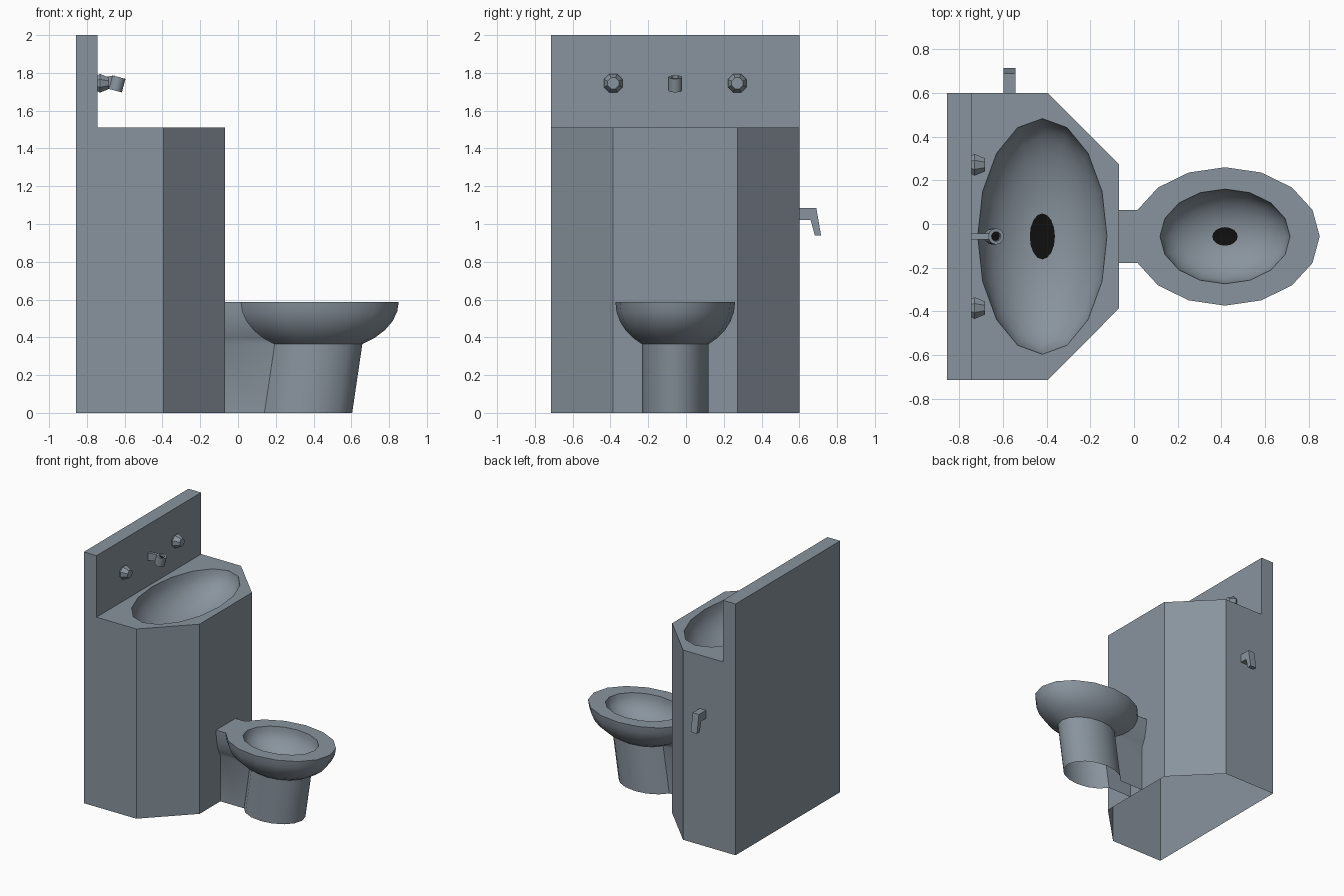
import bpy, bmesh, math
from mathutils import Vector, Matrix

if "Cube" in bpy.data.objects:
    bpy.data.objects.remove(bpy.data.objects["Cube"])

CY = -0.057   # symmetry line of the fixture
N = 16        # sides of every bowl


def material(name, rgb):
    m = bpy.data.materials.new(name)
    m.diffuse_color = (*rgb, 1)
    m.use_nodes = True
    m.node_tree.nodes["Principled BSDF"].inputs["Base Color"].default_value = m.diffuse_color
    return m


STEEL = material("brushed steel", (0.25, 0.295, 0.34))
BLACK = material("drain black", (0.005, 0.005, 0.005))


def finish(bm, name, angle=35):
    bmesh.ops.recalc_face_normals(bm, faces=bm.faces[:])
    me = bpy.data.meshes.new(name)
    bm.to_mesh(me)
    bm.free()
    me.materials.append(STEEL)
    me.materials.append(BLACK)
    me.shade_smooth()
    me.set_sharp_from_angle(angle=math.radians(angle))
    ob = bpy.data.objects.new(name, me)
    bpy.context.collection.objects.link(ob)
    return ob


def ellipse(cx, rx, ry, z, n=N):
    return [Vector((cx + rx * math.cos(2 * math.pi * i / n),
                    CY + ry * math.sin(2 * math.pi * i / n), z)) for i in range(n)]


def loft(bm, rings, skip=()):
    """Join rings of points with quads; returns the rings of vertices."""
    vr = [[bm.verts.new(p) for p in r] for r in rings]
    for a, b in zip(vr, vr[1:]):
        n = len(a)
        for i in range(n):
            if i not in skip:
                j = (i + 1) % n
                bm.faces.new((a[i], a[j], b[j], b[i]))
    return vr


def ring_edges(bm, ring):
    return [bm.edges.get((a, b)) or bm.edges.new((a, b))
            for a, b in zip(ring, ring[1:] + ring[:1])]


def sunk_bowl(bm, outline, cx, rx, ry, z, depth):
    """Half-ellipsoid hollow with a black drain, set into a flat outline."""
    steps = [math.radians(11.25 * k) for k in range(8)]
    rings = loft(bm, [ellipse(cx, rx * math.cos(t), ry * math.cos(t),
                              z - depth * math.sin(t)) for t in steps])
    bm.faces.new(rings[-1]).material_index = 1
    bmesh.ops.triangle_fill(bm, use_beauty=True, normal=(0, 0, 1),
                            edges=ring_edges(bm, outline) + ring_edges(bm, rings[0]))


# Cabinet with backsplash, open underneath, with the wash basin sunk in its top
X0, X1, X2, X3 = -0.857, -0.745, -0.395, -0.068
W, F, H = 0.658, 0.329, 1.51
bm = bmesh.new()
sides = []
for s in (-1, 1):
    prof = [(X0, 0), (X2, 0), (X2, H), (X1, H), (X1, 2), (X0, 2)]
    vs = [bm.verts.new((x, CY + s * W, z)) for x, z in prof]
    vs += [bm.verts.new((X3, CY + s * F, z)) for z in (0, H)]
    bm.faces.new(vs[:6])
    bm.faces.new((vs[1], vs[6], vs[7], vs[2]))      # chamfered corner
    sides.append(vs)
a, b = sides
for i, j in ((6, 7), (3, 4), (4, 5), (5, 0)):       # front, splash face, top, back
    bm.faces.new((a[i], a[j], b[j], b[i]))
sunk_bowl(bm, [a[3], a[2], a[7], b[7], b[2], b[3]], -0.42, 0.296, 0.54, H, 0.25)
finish(bm, "cabinet_with_basin")


# Toilet: outer bowl, slanted pedestal and the neck that reaches the cabinet
def keyhole(cx, rx, ry, z):
    p = ellipse(cx, rx, ry, z)
    neck = [Vector((X3, p[k].y, z)) for k in (7, 9)]
    return p[:8] + neck + p[9:]


TX, TZ = 0.417, 0.588
bm = bmesh.new()
shell = []
for k in range(6):
    t = math.radians(11.25 * k)
    shell.append(keyhole(TX, 0.434 * math.cos(t), 0.317 * math.cos(t),
                         TZ - 0.27 * math.sin(t)))
shell.append(keyhole(0.363, 0.2415, 0.176, 0))
rings = loft(bm, shell, skip=(8,))
sunk_bowl(bm, rings[0], TX, 0.298, 0.217, TZ, 0.185)
finish(bm, "toilet")

# Tap knobs: tapered octagons on the backsplash
for name, y in (("left_knob", -0.328), ("right_knob", 0.328)):
    bm = bmesh.new()
    rings = []
    for x, r in ((X1, 0.045), (X1 + 0.014, 0.054), (X1 + 0.063, 0.032)):
        rings.append([Vector((x, CY + y + r * math.cos(math.pi * (i + .5) / 4),
                              1.745 + r * math.sin(math.pi * (i + .5) / 4)))
                      for i in range(8)])
    vr = loft(bm, rings)
    bm.faces.new(vr[-1])
    finish(bm, name, 20)


def prism(name, pts, offset):
    """Extrude a flat profile by an offset."""
    bm = bmesh.new()
    f = [Vector(p) for p in pts]
    vr = loft(bm, [f, [p + Vector(offset) for p in f]])
    for r in vr:
        bm.faces.new(r)
    return finish(bm, name, 20)


# Spout: thin arm and tilted nozzle with a dark bore
prism("spout_arm", [(X1, CY - 0.013, 1.715), (-0.655, CY - 0.013, 1.73),
                    (-0.655, CY - 0.013, 1.785), (X1, CY - 0.013, 1.775)], (0, 0.026, 0))
bm = bmesh.new()
bore = [(0.02, 0.02), (0.022, 0.037), (0.037, 0.037), (0.037, -0.037),
        (0.022, -0.037), (0.02, -0.02)]
rings = [[Vector((r * math.cos(math.pi * i / 6), r * math.sin(math.pi * i / 6), z))
          for i in range(12)] for r, z in ((p[0], p[1]) for p in bore)]
vr = loft(bm, rings)
for r in (vr[0], vr[-1]):
    bm.faces.new(r).material_index = 1
bmesh.ops.transform(bm, verts=bm.verts[:], matrix=Matrix.Translation((-0.641, CY, 1.742))
                    @ Matrix.Rotation(math.radians(15), 4, 'Y'))
finish(bm, "spout_nozzle")

# Flush lever on the side wall
YS = CY + W
prism("flush_lever", [(-0.597, y, z) for y, z in (
    (YS, 1.085), (0.69, 1.085), (0.715, 0.94), (0.682, 0.94), (0.66, 1.02), (YS, 1.02))],
    (0.055, 0, 0))
